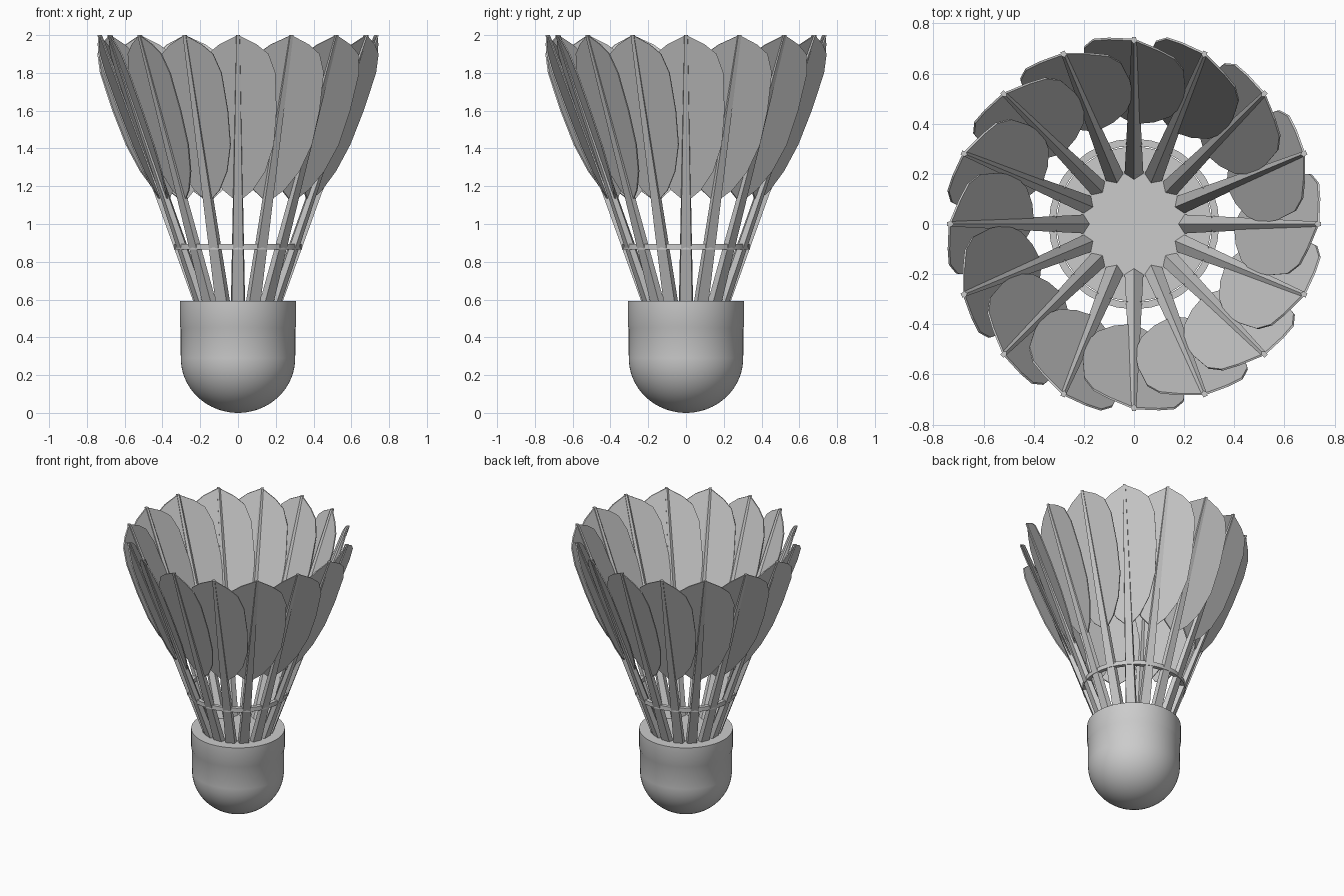
import bpy, bmesh, math
from mathutils import Vector

if "Cube" in bpy.data.objects:
    bpy.data.objects.remove(bpy.data.objects["Cube"])

COUNT = 16


def make_object(name, verts, faces):
    mesh = bpy.data.meshes.new(name)
    mesh.from_pydata(verts, [], faces)
    bm = bmesh.new()
    bm.from_mesh(mesh)
    bmesh.ops.recalc_face_normals(bm, faces=bm.faces)
    bm.to_mesh(mesh)
    bm.free()
    obj = bpy.data.objects.new(name, mesh)
    bpy.context.collection.objects.link(obj)
    return obj


def smooth(obj, angle=30):
    bpy.ops.object.select_all(action='DESELECT')
    obj.select_set(True)
    bpy.context.view_layer.objects.active = obj
    bpy.ops.object.shade_smooth_by_angle(angle=math.radians(angle))


def place(angle, r, t, z):
    # radial distance r, counterclockwise offset t
    c, s = math.cos(angle), math.sin(angle)
    return (r * c - t * s, r * s + t * c, z)


def revolve(name, profile, segs, closed=False):
    verts, faces, n = [], [], len(profile)
    for i in range(segs):
        a = 2 * math.pi * i / segs
        verts += [place(a, r, 0, z) for r, z in profile]
    for i in range(segs):
        j = (i + 1) % segs
        for k in range(n if closed else n - 1):
            m = (k + 1) % n
            faces.append((i * n + k, j * n + k, j * n + m, i * n + m))
    if not closed:
        faces.append([i * n for i in range(segs)])
        faces.append([i * n + n - 1 for i in range(segs)])
    return make_object(name, verts, faces)


# rounded cork base
dome = [(0.303 * math.sin(math.radians(a)), 0.29 - 0.29 * math.cos(math.radians(a)))
        for a in range(3, 91, 6)]
cork = revolve("cork_base", dome + [(0.303, 0.29), (0.304, 0.45), (0.308, 0.46), (0.308, 0.592)], 64)
smooth(cork)

# binding ring through the stems
ring = revolve("binding_ring", [(0.312, 0.865), (0.34, 0.865), (0.34, 0.895), (0.312, 0.895)], 32, True)
smooth(ring)

# stem: section is flat outside and ridged inside, tapering to the tip
def stem(index, angle):
    verts = []
    for z, inner, shoulder, outer, half in ((0.56, 0.165, 0.19, 0.226, 0.038),
                                            (2.0, 0.72, 0.728, 0.745, 0.010)):
        for r, t in ((inner, 0), (shoulder, half), (outer, half * 0.85),
                     (outer, -half * 0.85), (shoulder, -half)):
            verts.append(place(angle, r, t, z))
    faces = [(k, (k + 1) % 5, (k + 1) % 5 + 5, k + 5) for k in range(5)]
    faces += [(4, 3, 2, 1, 0), (5, 6, 7, 8, 9)]
    make_object(f"stem_{index:02d}", verts, faces)


# vane: half widths by height, twisted so neighbours overlap
VANE = [(1.13, 0.02), (1.18, 0.08), (1.28, 0.145), (1.42, 0.19), (1.6, 0.204),
        (1.8, 0.198), (1.9, 0.162), (1.95, 0.10), (1.995, 0.01)]
TWIST, THICK = 0.23, 0.008


def vane(index, angle):
    verts, faces, n = [], [], len(VANE)
    for side in (-THICK / 2, THICK / 2):
        for z, w in VANE:
            r = 0.21 + 0.375 * (z - 0.6) + side
            for t in (-w, 0, w):
                verts.append(place(angle, r + TWIST * t, t, z))
    b = 3 * n
    for k in range(n - 1):
        i = 3 * k
        for o in (0, b):
            faces += [(o + i, o + i + 1, o + i + 4, o + i + 3),
                      (o + i + 1, o + i + 2, o + i + 5, o + i + 4)]
        faces += [(i, i + 3, b + i + 3, b + i), (i + 2, i + 5, b + i + 5, b + i + 2)]
    for i in (0, 3 * n - 3):
        faces += [(i, i + 1, b + i + 1, b + i), (i + 1, i + 2, b + i + 2, b + i + 1)]
    make_object(f"feather_vane_{index:02d}", verts, faces)


for i in range(COUNT):
    a = 2 * math.pi * i / COUNT
    stem(i, a)
    vane(i, a)
